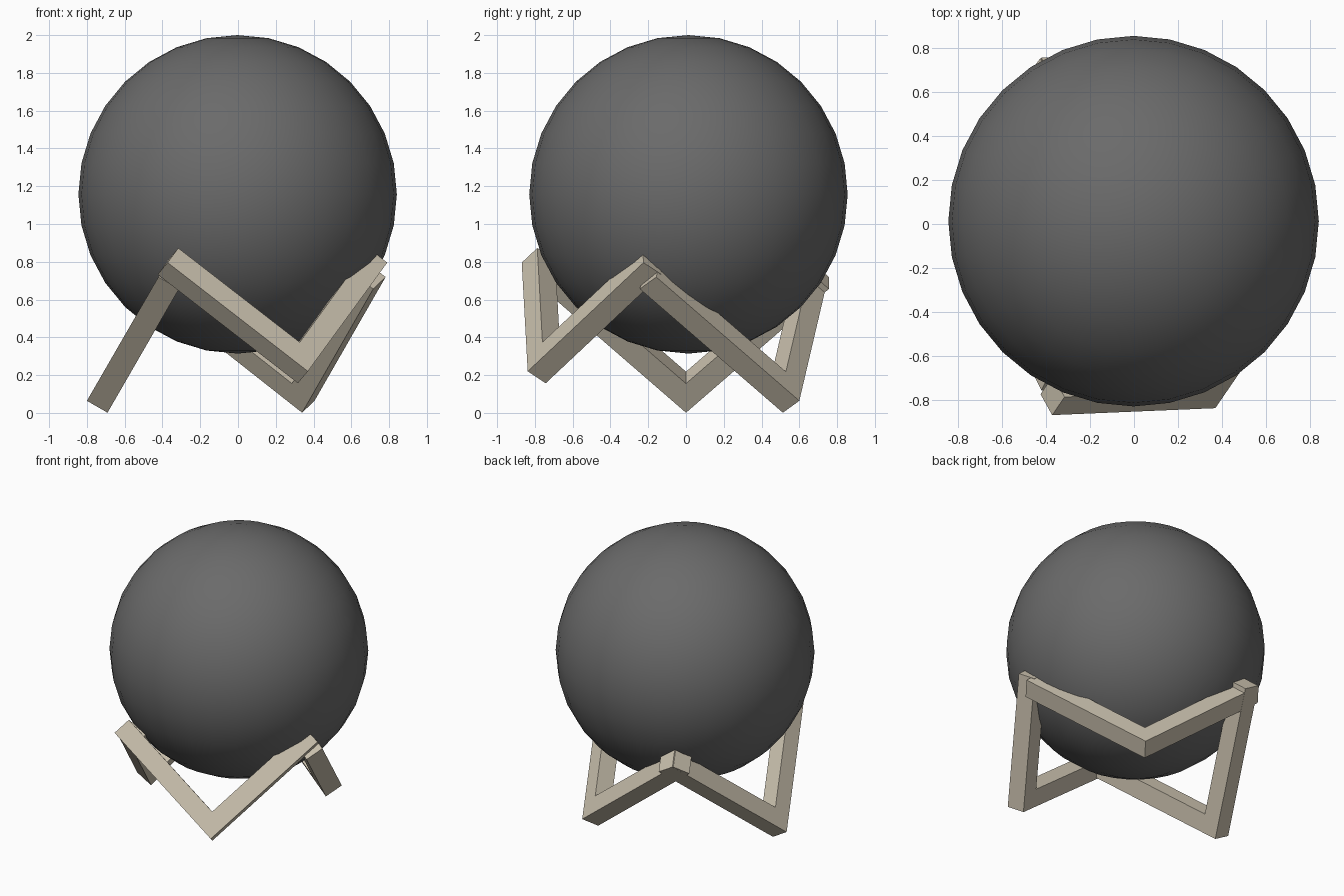
import bpy, bmesh, math
from mathutils import Vector

if "Cube" in bpy.data.objects:
    bpy.data.objects.remove(bpy.data.objects["Cube"])

def material(name, rgb):
    m = bpy.data.materials.new(name)
    m.diffuse_color = (*rgb, 1)
    m.use_nodes = True
    m.node_tree.nodes["Principled BSDF"].inputs["Base Color"].default_value = m.diffuse_color
    return m

dark = material("dark grey", (0.145, 0.145, 0.145))
wood = material("pale wood", (0.60, 0.54, 0.43))

BEAM = 0.126   # square beam section
LEAN = math.radians(30)

# Right-angled V of square beams, leaning inward towards the top
def v_frame(name, apex, azimuth, length):
    a = math.radians(azimuth)
    out = Vector((math.cos(a), math.sin(a), 0))
    side = Vector((-math.sin(a), math.cos(a), 0))
    z = Vector((0, 0, 1))
    up = -out * math.sin(LEAN) + z * math.cos(LEAN)
    inward = -out * math.cos(LEAN) - z * math.sin(LEAN)
    k, w = length * math.sqrt(0.5), BEAM * math.sqrt(0.5)
    profile = [(0, 0), (k, k), (k - w, k + w), (0, 2 * w), (w - k, k + w), (-k, k)]
    bm = bmesh.new()
    rows = [[bm.verts.new(Vector(apex) + side * s + up * v + inward * d)
             for s, v in profile] for d in (0, BEAM)]
    n = len(profile)
    # each arm is its own quad so the mitre stays visible
    for r in rows:
        bm.faces.new([r[i] for i in (0, 1, 2, 3)])
        bm.faces.new([r[i] for i in (0, 3, 4, 5)])
    for i in range(n):
        j = (i + 1) % n
        bm.faces.new((rows[0][i], rows[0][j], rows[1][j], rows[1][i]))
    bmesh.ops.recalc_face_normals(bm, faces=bm.faces)
    me = bpy.data.meshes.new(name)
    bm.to_mesh(me)
    bm.free()
    me.materials.append(wood)
    ob = bpy.data.objects.new(name, me)
    bpy.context.collection.objects.link(ob)

# Stand: three V frames around the ball
v_frame("stand_front", (0.37, -0.838, 0.22), -61, 0.94)
v_frame("stand_back", (0.405, 0.60, 0.064), 53, 1.07)
v_frame("stand_left", (-0.80, 0.0, 0.064), 180, 1.07)

# Ball
bpy.ops.mesh.primitive_uv_sphere_add(segments=32, ring_count=16, radius=0.843,
                                     location=(-0.002, 0.013, 1.157))
ball = bpy.context.object
ball.name = "ball"
ball.data.materials.append(dark)
bpy.ops.object.shade_smooth()
